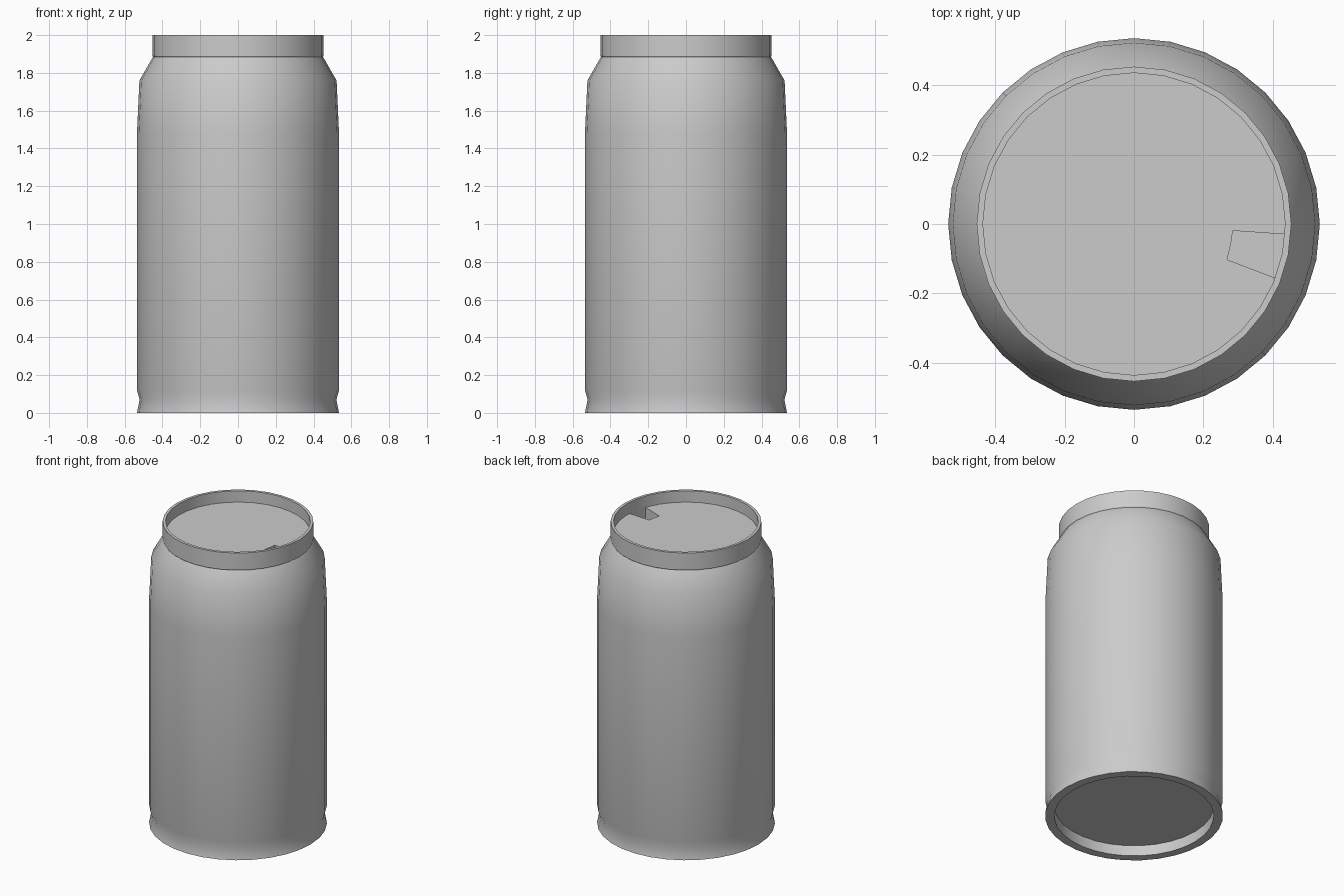
import bpy, bmesh, math

if "Cube" in bpy.data.objects:
    bpy.data.objects.remove(bpy.data.objects["Cube"])

SIDES = 32
STEP = 2 * math.pi / SIDES
LID_R, LID_Z = 0.435, 1.925


def finish(name, bm):
    mesh = bpy.data.meshes.new(name)
    bm.to_mesh(mesh)
    bm.free()
    ob = bpy.data.objects.new(name, mesh)
    bpy.context.collection.objects.link(ob)
    bpy.ops.object.select_all(action='DESELECT')
    ob.select_set(True)
    bpy.context.view_layer.objects.active = ob
    bpy.ops.object.shade_smooth_by_angle(angle=math.radians(28.5))
    return ob


def polar(r, a, z):
    return (r * math.cos(a), r * math.sin(a), z)


def on_rim(a):
    """Radius of the faceted rim wall at any angle."""
    return LID_R * math.cos(STEP / 2) / math.cos((a % STEP) - STEP / 2)


# Can body: turned profile from the hollow underside to the inside of the rim
profile = [(0.48, 0.07), (0.48, 0.0), (0.535, 0.0), (0.521, 0.07), (0.535, 0.12),
           (0.535, 1.48), (0.522, 1.76), (0.45, 1.885), (0.453, 1.89), (0.453, 2.0),
           (LID_R, 2.0), (LID_R, LID_Z)]
bm = bmesh.new()
rings = [[bm.verts.new(polar(r, i * STEP, z)) for i in range(SIDES)] for r, z in profile]
for low, high in zip(rings, rings[1:]):
    for i in range(SIDES):
        j = (i + 1) % SIDES
        bm.faces.new((low[i], low[j], high[j], high[i]))
bm.faces.new(rings[0][::-1])
finish("can_body", bm)

# Lid with a sunken drinking opening against the rim
a0, a1 = math.radians(-20.9), math.radians(-3.9)
mid = -STEP
depth = 0.13
inner = [(0.285, a1), (0.285, mid), (0.287, a0)]
outer = [(on_rim(a0), a0), (LID_R, mid), (on_rim(a1), a1)]
bm = bmesh.new()
opening = [bm.verts.new(polar(r, a, LID_Z)) for r, a in inner + outer]
floor = [bm.verts.new(polar(r, a, LID_Z - depth)) for r, a in inner + outer]
rim = [bm.verts.new(polar(LID_R, i * STEP, LID_Z)) for i in range(SIDES - 1)]
bm.faces.new(rim + [opening[3], opening[2], opening[1], opening[0], opening[5]])
bm.faces.new(floor)
for i in range(6):
    j = (i + 1) % 6
    bm.faces.new((opening[i], opening[j], floor[j], floor[i]))
bm.normal_update()
for f in bm.faces:
    if abs(f.normal.z) > 0.5 and f.normal.z < 0:
        f.normal_flip()
finish("lid", bm)
